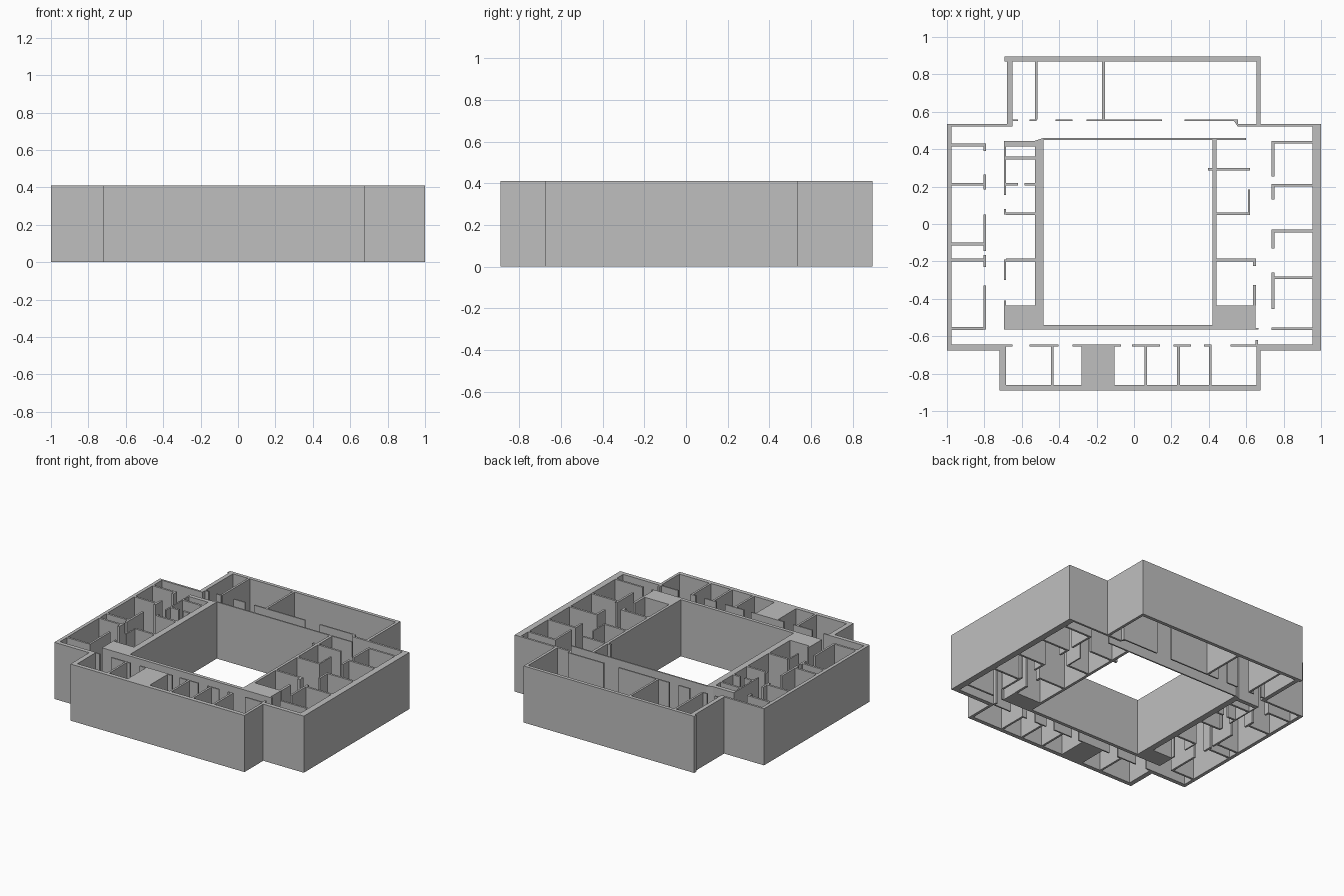
import bpy
import bmesh

HEIGHT = 0.41
THIN = 0.015

cube = bpy.data.objects.get("Cube")
if cube:
    bpy.data.objects.remove(cube, do_unlink=True)

plaster = bpy.data.materials.new("grey plaster")
plaster.use_nodes = True
plaster.diffuse_color = (0.52, 0.52, 0.52, 1)
shader = next(n for n in plaster.node_tree.nodes if n.type == "BSDF_PRINCIPLED")
shader.inputs["Base Color"].default_value = plaster.diffuse_color


def extrude_plan(name, outlines):
    """Raise flat floor-plan polygons to full wall height as one object."""
    bm = bmesh.new()
    for outline in outlines:
        bm.faces.new([bm.verts.new((x, y, 0)) for x, y in outline])
    bmesh.ops.remove_doubles(bm, verts=bm.verts, dist=0.0001)
    raised = bmesh.ops.extrude_face_region(bm, geom=bm.faces[:], use_keep_orig=True)
    top = [v for v in raised["geom"] if isinstance(v, bmesh.types.BMVert)]
    bmesh.ops.translate(bm, verts=top, vec=(0, 0, HEIGHT))
    bmesh.ops.recalc_face_normals(bm, faces=bm.faces)
    mesh = bpy.data.meshes.new(name)
    bm.to_mesh(mesh)
    bm.free()
    mesh.materials.append(plaster)
    obj = bpy.data.objects.new(name, mesh)
    bpy.context.collection.objects.link(obj)
    return obj


def rectangle(x0, x1, y0, y1):
    return [(x0, y0), (x1, y0), (x1, y1), (x0, y1)]


def block(name, x0, x1, y0, y1):
    extrude_plan(name, [rectangle(x0, x1, y0, y1)])


def ring(name, outer, inner):
    """Closed wall between two matching outlines."""
    count = len(outer)
    extrude_plan(name, [(outer[i], outer[(i + 1) % count],
                         inner[(i + 1) % count], inner[i]) for i in range(count)])


def walls_along_x(name, low_y, spans, thickness=THIN):
    extrude_plan(name, [rectangle(a, b, low_y, low_y + thickness) for a, b in spans])


def walls_along_y(name, low_x, spans, thickness=THIN):
    extrude_plan(name, [rectangle(low_x, low_x + thickness, a, b) for a, b in spans])


def partitions_along_x(name, start, end, low_edges):
    extrude_plan(name, [rectangle(start, end, y, y + THIN) for y in low_edges])


def partitions_along_y(name, start, end, low_edges):
    extrude_plan(name, [rectangle(x, x + THIN, start, end) for x in low_edges])


# Outer shell with its stepped corners
ring("outer_wall",
     [(-.68, .895), (-.68, .535), (-1, .535), (-1, -.675), (-.72, -.675), (-.72, -.89),
      (.675, -.89), (.675, -.675), (1, -.675), (1, .535), (.675, .535), (.675, .895)],
     [(-.65, .87), (-.65, .52), (-.975, .52), (-.975, -.645), (-.685, -.645), (-.685, -.86),
      (.655, -.86), (.655, -.645), (.955, -.645), (.955, .52), (.655, .52), (.655, .87)])
block("back_wall_end", -.692, -.68, .87, .895)
extrude_plan("back_left_shoulder", [[(.655, .52), (.655, .535), (.555, .535),
                                     (.555, .55), (.535, .55), (.555, .52)]])

# Courtyard wall with one bevelled corner
ring("courtyard_wall",
     [(-.485, .46), (-.53, .445), (-.53, -.565), (.44, -.565), (.44, .46)],
     [(-.485, .45), (-.485, .445), (-.485, -.54), (.42, -.54), (.42, .45)])
block("courtyard_back_extension", .44, .6, .45, .46)
block("solid_core_front_right", -.695, -.53, -.565, -.435)
block("solid_core_front_left", .44, .65, -.565, -.435)
block("solid_core_back_right", -.695, -.53, .415, .445)
block("front_left_core_nib", .65, .665, -.565, -.555)

# Back wing
walls_along_x("back_corridor_wall", .55,
              [(-.65, -.62), (-.56, -.52), (-.42, -.33), (-.255, .15), (.27, .555)], .01)
partitions_along_y("back_room_partitions", .56, .87, [-.53, -.17])

# Front wing
walls_along_x("front_corridor_wall", -.655,
              [(-.685, -.65), (-.56, -.405), (-.33, -.07), (-.01, .14),
               (.21, .305), (.375, .415), (.515, .655)], .01)
partitions_along_y("front_room_partitions", -.86, -.655, [-.445, .055, .23, .4])
block("front_solid_core", -.28, -.105, -.86, -.655)
block("front_corridor_nib", .65, .663, -.645, -.62)

# Right wing, outer rooms
walls_along_y("right_corridor_wall", -.805,
              [(.39, .43), (.185, .265), (-.145, .05), (-.23, -.165), (-.565, -.33)])
partitions_along_x("right_room_partitions", -.975, -.805,
                   [.415, .205, -.115, -.2, -.567])

# Right wing, rooms beside the courtyard
walls_along_y("right_inner_corridor_wall", -.695,
              [(.155, .415), (.05, .08), (-.3, -.19), (-.435, -.41)], .01)
partitions_along_x("right_inner_partitions", -.685, -.53, [.345, .047, -.2])
walls_along_x("right_closet_wall", .205, [(-.685, -.62), (-.585, -.53)])

# Left wing, rooms beside the courtyard
walls_along_x("left_inner_back_wall", .285, [(.395, .42), (.44, .62)])
partitions_along_x("left_inner_middle_wall", .44, .61, [.047])
walls_along_y("left_inner_side_wall", .61, [(.047, .185)], .01)
partitions_along_x("left_inner_front_wall", .44, .635, [-.2])
walls_along_y("left_inner_corridor_wall", .635, [(-.225, -.185), (-.435, -.325)], .018)

# Left wing, outer rooms
walls_along_y("left_corridor_wall", .735,
              [(.255, .445), (.13, .215), (-.13, -.03), (-.455, -.26)])
partitions_along_x("left_room_partitions", .75, .955, [.43, .2, -.045, -.295])
block("left_front_partition", .735, .955, -.567, -.553)
